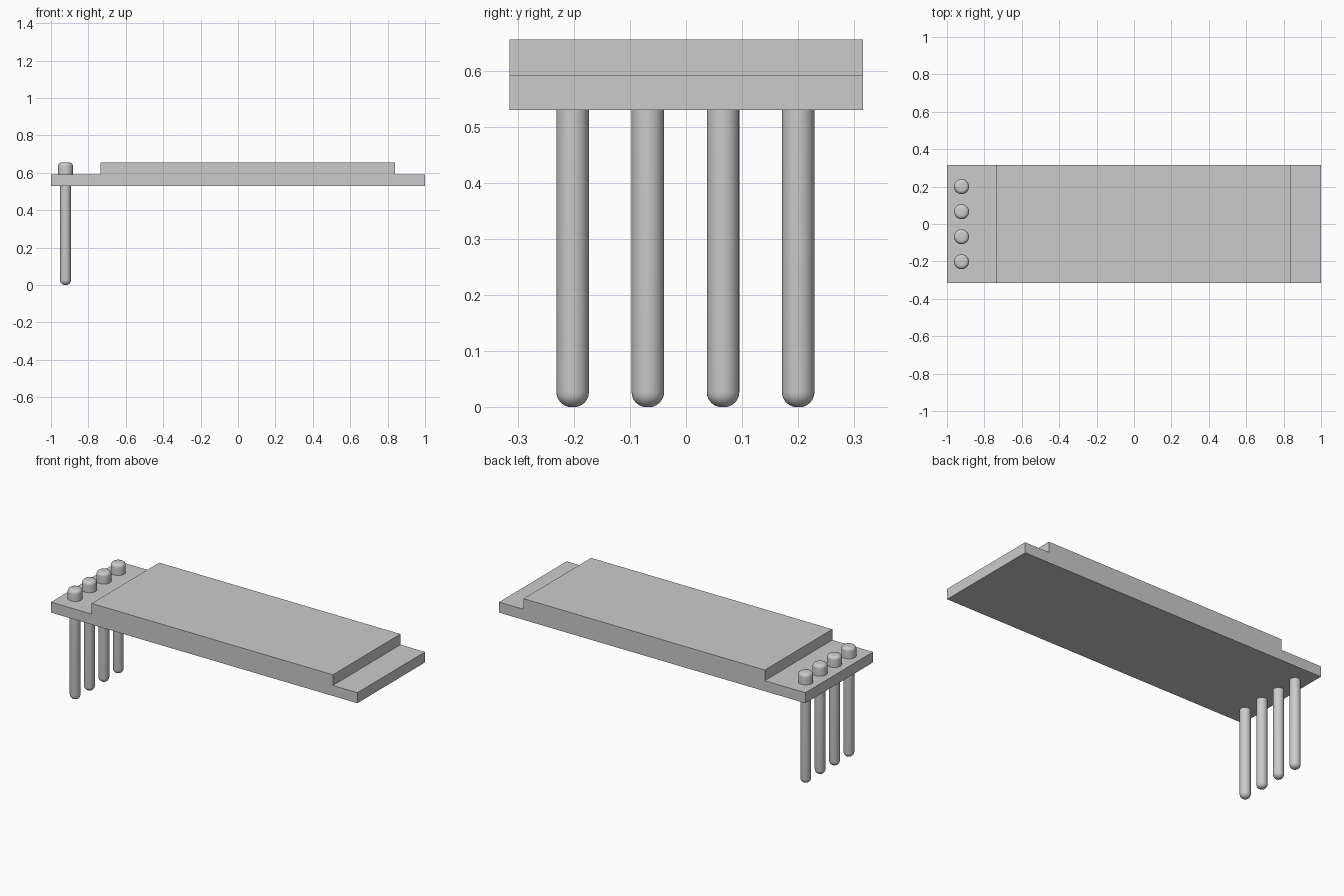
import bpy, bmesh, math
from mathutils import Vector

cube = bpy.data.objects.get("Cube")
if cube:
    bpy.data.objects.remove(cube)

BOTTOM, STEP, TOP = 0.53, 0.592, 0.655
HALF_DEPTH = 0.315

grey = bpy.data.materials.new("plain grey")
grey.use_nodes = True
grey.diffuse_color = (0.6, 0.6, 0.6, 1)
grey.node_tree.nodes["Principled BSDF"].inputs["Base Color"].default_value = (0.6, 0.6, 0.6, 1)


def finish(name, bm):
    bmesh.ops.recalc_face_normals(bm, faces=bm.faces)
    mesh = bpy.data.meshes.new(name)
    bm.to_mesh(mesh)
    bm.free()
    mesh.materials.append(grey)
    obj = bpy.data.objects.new(name, mesh)
    bpy.context.collection.objects.link(obj)
    return obj


def arc(radius, corner, z, start, end, steps=6):
    """Quarter-round corner points as (radius, height)."""
    angles = [math.radians(start + (end - start) * i / steps) for i in range(steps + 1)]
    return [(radius - corner + corner * math.cos(a), z + corner * math.sin(a)) for a in angles]


# Board: stepped side profile extruded front to back
bm = bmesh.new()
outline = [(-1, BOTTOM), (1, BOTTOM), (1, STEP), (0.84, STEP),
           (0.84, TOP), (-0.735, TOP), (-0.735, STEP), (-1, STEP)]
face = bm.faces.new([bm.verts.new((x, -HALF_DEPTH, z)) for x, z in outline])
extruded = bmesh.ops.extrude_face_region(bm, geom=[face])["geom"]
bmesh.ops.translate(bm, vec=(0, 2 * HALF_DEPTH, 0),
                    verts=[v for v in extruded if isinstance(v, bmesh.types.BMVert)])
finish("stepped_board", bm)

# Pins: round-ended shaft with a wider rounded head, turned on a lathe
SHAFT, HEAD, END, CROWN = 0.029, 0.04, 0.027, 0.02
profile = [(0, 0)] + arc(SHAFT, END, END, -90, 0)
profile += [(SHAFT, STEP - 0.005), (HEAD, STEP - 0.005)]
profile += arc(HEAD, CROWN, TOP - CROWN, 0, 90) + [(0, TOP)]

for i in range(4):
    bm = bmesh.new()
    verts = [bm.verts.new((r, 0, z)) for r, z in profile]
    edges = [bm.edges.new(pair) for pair in zip(verts, verts[1:])]
    bmesh.ops.spin(bm, geom=verts + edges, cent=(0, 0, 0), axis=(0, 0, 1),
                   angle=math.tau, steps=32)
    bmesh.ops.remove_doubles(bm, verts=bm.verts, dist=0.0001)
    pin = finish(f"pin_{i + 1}", bm)
    pin.location = Vector((-0.922, -0.202 + 0.134 * i, 0))
    bpy.ops.object.select_all(action="DESELECT")
    pin.select_set(True)
    bpy.context.view_layer.objects.active = pin
    bpy.ops.object.shade_smooth_by_angle(angle=math.radians(40))
